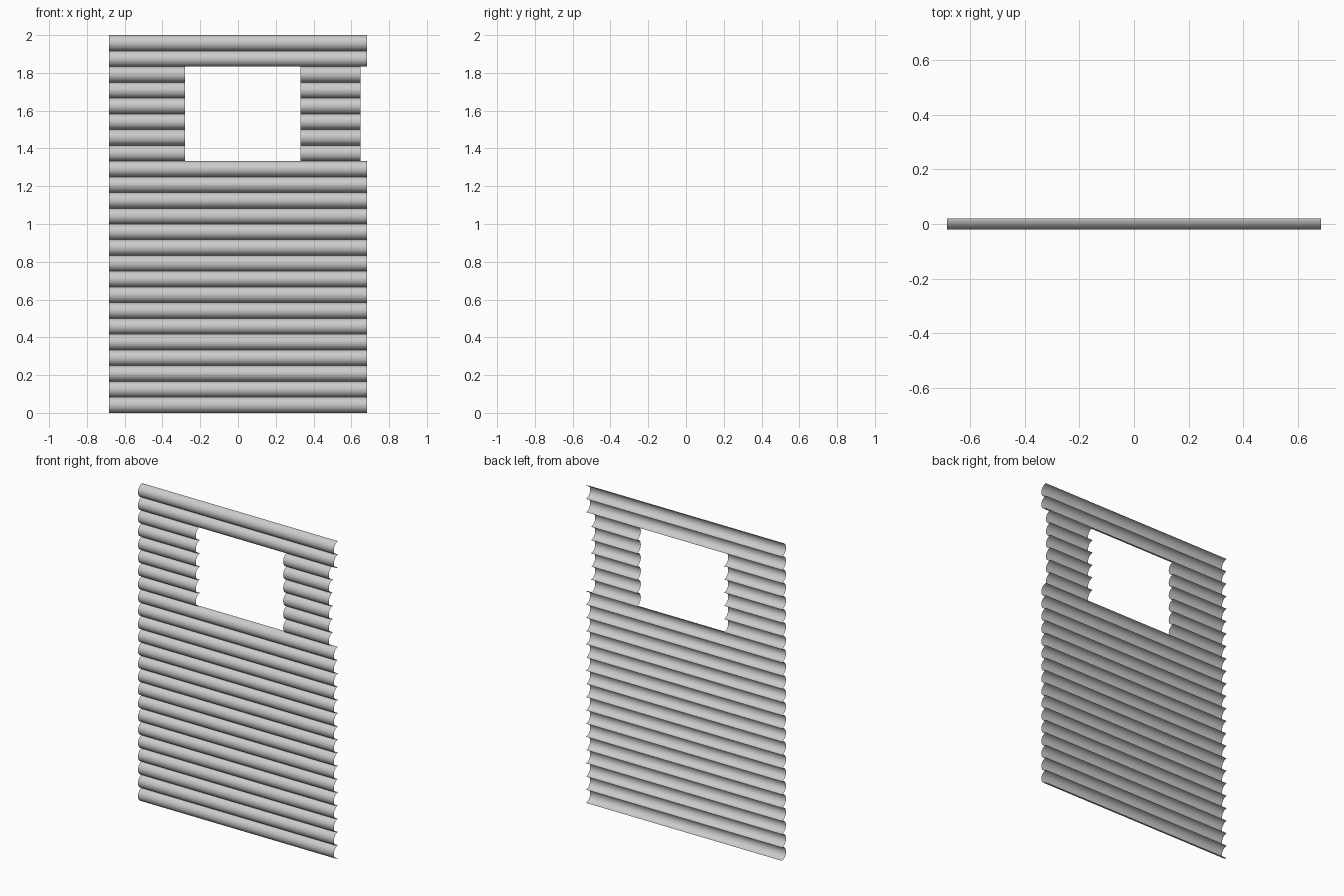
import bpy, math

if "Cube" in bpy.data.objects:
    bpy.data.objects.remove(bpy.data.objects["Cube"])

ROWS = 24
PITCH = 2.0 / ROWS
R = PITCH / 2
HALF_W = 0.683
SEGS = 16


def slat(name, x0, x1, row):
    """Open half-round sheet bulging to the front."""
    zc = (row + 0.5) * PITCH
    verts, faces = [], []
    for i in range(SEGS + 1):
        a = -math.pi / 2 + math.pi * i / SEGS
        y, z = R / 2 - R * math.cos(a), zc + R * math.sin(a)
        verts += [(x0, y, z), (x1, y, z)]
    for i in range(SEGS):
        k = 2 * i
        faces.append((k, k + 1, k + 3, k + 2))
    me = bpy.data.meshes.new(name)
    me.from_pydata(verts, [], faces)
    me.shade_smooth()
    ob = bpy.data.objects.new(name, me)
    bpy.context.collection.objects.link(ob)


# Full-width slats, with six rows split around the window opening
for row in range(ROWS):
    if 16 <= row < 22:
        slat(f"window_left_slat_{row}", -HALF_W, -0.28, row)
        slat(f"window_right_slat_{row}", 0.33, 0.648, row)
    else:
        slat(f"wall_slat_{row}", -HALF_W, HALF_W, row)
